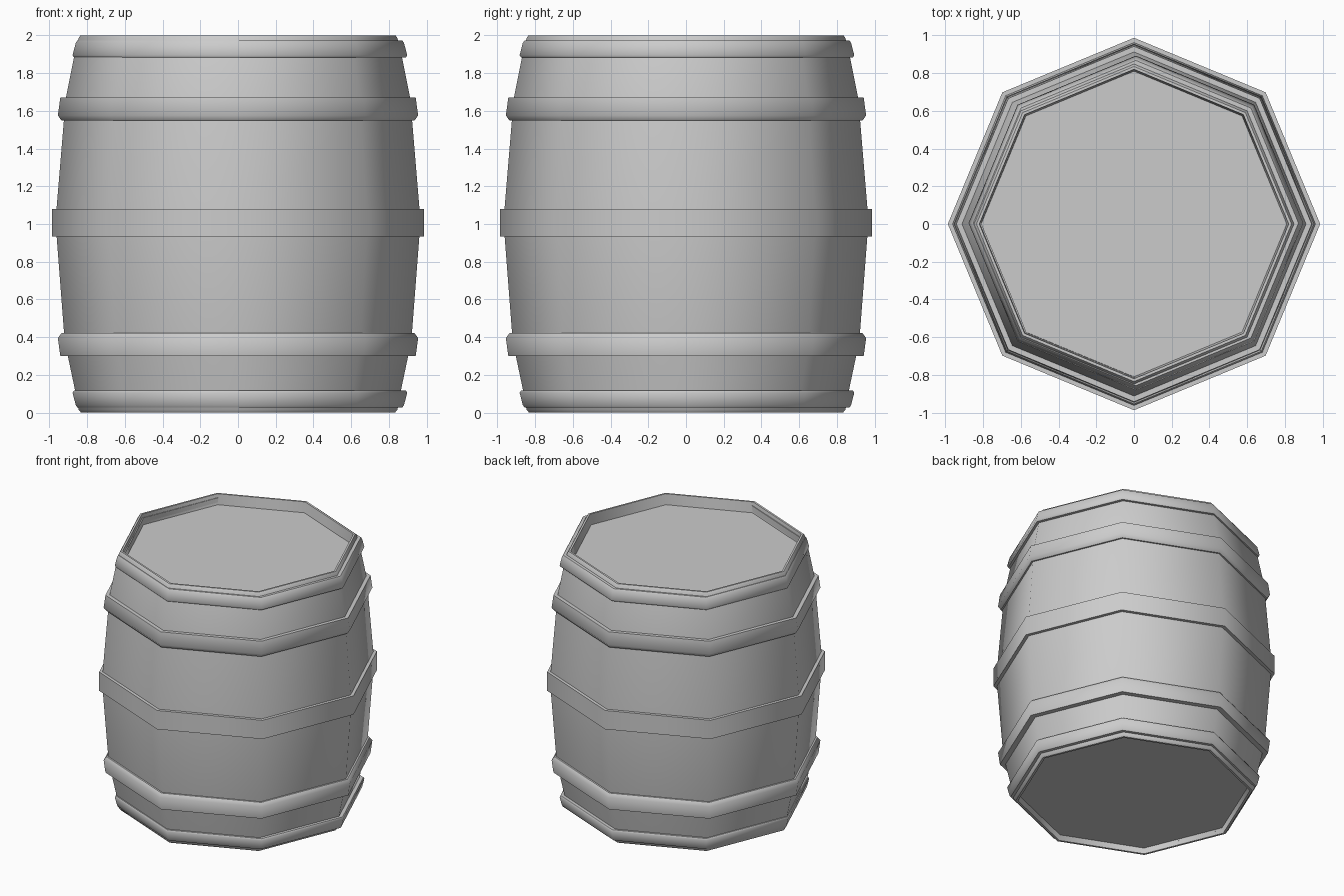
import bpy, bmesh, math

if "Cube" in bpy.data.objects:
    bpy.data.objects.remove(bpy.data.objects["Cube"])

SIDES = 8


def lathe(name, profile, ring=False, offset=(0, 0)):
    """Revolve (radius, z) points into an octagonal solid or closed ring."""
    bm = bmesh.new()
    rows = []
    for r, z in profile:
        rows.append([bm.verts.new((r * math.cos(math.tau * i / SIDES) + offset[0],
                                   r * math.sin(math.tau * i / SIDES) + offset[1], z))
                     for i in range(SIDES)])
    pairs = list(zip(rows, rows[1:]))
    if ring:
        pairs.append((rows[-1], rows[0]))
    else:
        bm.faces.new(rows[0])
        bm.faces.new(rows[-1])
    for a, b in pairs:
        for i in range(SIDES):
            j = (i + 1) % SIDES
            bm.faces.new((a[i], a[j], b[j], b[i]))
    bmesh.ops.recalc_face_normals(bm, faces=bm.faces)
    mesh = bpy.data.meshes.new(name)
    bm.to_mesh(mesh)
    bm.free()
    ob = bpy.data.objects.new(name, mesh)
    bpy.context.collection.objects.link(ob)
    bpy.ops.object.select_all(action='DESELECT')
    ob.select_set(True)
    bpy.context.view_layer.objects.active = ob
    bpy.ops.object.shade_smooth_by_angle(angle=math.radians(50))
    return ob


# Bulging body with recessed heads at the bottom and top
lathe("barrel_body", [
    (0.805, 0.04), (0.815, 0.0), (0.832, 0.0), (0.845, 0.015), (0.864, 0.12),
    (0.902, 0.30), (0.922, 0.42), (0.962, 0.94),
    (0.962, 1.08), (0.922, 1.56), (0.912, 1.67), (0.87, 1.88),
    (0.845, 1.985), (0.835, 2.0), (0.82, 2.0), (0.81, 1.92)])

# Central hoop
lathe("middle_hoop", [(0.95, 0.935), (0.987, 0.935), (0.987, 1.08), (0.95, 1.08)], ring=True)

# Hoops around the shoulders and ends, mirrored top to bottom
shoulder = [(0.88, 0.30), (0.942, 0.30), (0.955, 0.395), (0.935, 0.422), (0.88, 0.422)]
end = [(0.82, 0.028), (0.862, 0.028), (0.87, 0.04), (0.887, 0.105), (0.88, 0.117), (0.82, 0.117)]
for label, profile, off in (("shoulder", shoulder, (0, 0)), ("end", end, (0.01, 0.005))):
    lathe("lower_%s_hoop" % label, profile, True, off)
    lathe("upper_%s_hoop" % label, [(r, 2 - z if label == "end" else 1.967 - z + 0.003)
                                    for r, z in profile], True, off)
